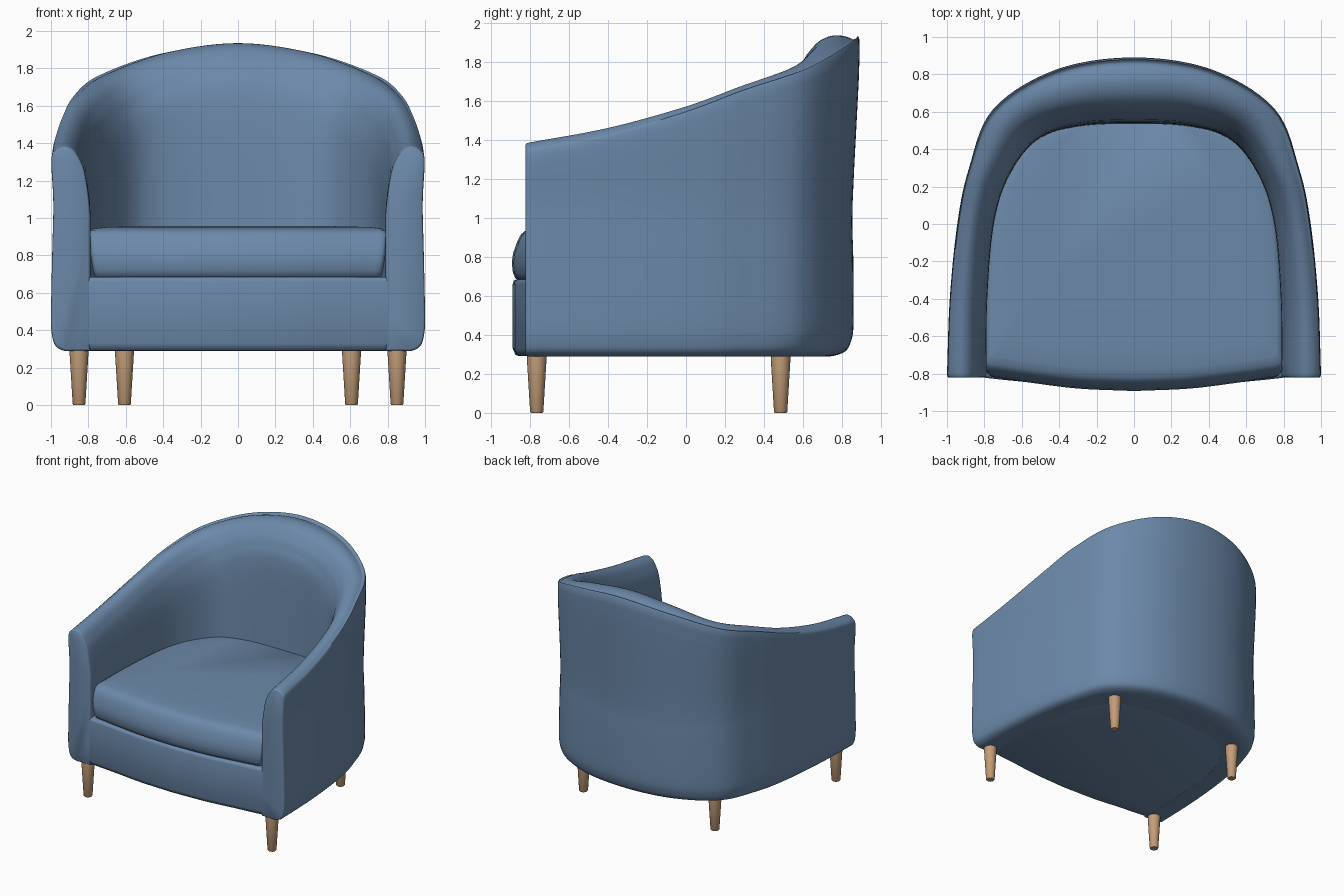
import bpy, bmesh, math

if "Cube" in bpy.data.objects:
    bpy.data.objects.remove(bpy.data.objects["Cube"])


def material(name, rgb):
    m = bpy.data.materials.new(name)
    m.diffuse_color = (*rgb, 1)
    m.use_nodes = True
    m.node_tree.nodes["Principled BSDF"].inputs["Base Color"].default_value = m.diffuse_color
    return m


FABRIC = material("blue fabric", (0.15, 0.25, 0.40))
WOOD = material("light wood", (0.55, 0.34, 0.19))


def smooth_path(pts, steps):
    """Catmull-Rom curve through points of any dimension."""
    ext = lambda a, b: tuple(2 * i - j for i, j in zip(a, b))
    p = [ext(pts[0], pts[1]), *pts, ext(pts[-1], pts[-2])]
    out = []
    for k in range(1, len(p) - 2):
        for s in range(steps):
            t = s / steps
            out.append(tuple(0.5 * (2 * b + (c - a) * t + (2 * a - 5 * b + 4 * c - d) * t * t
                                    + (3 * b - a - 3 * c + d) * t ** 3)
                             for a, b, c, d in zip(*p[k - 1:k + 3])))
    return out + [tuple(pts[-1])]


def loft(name, rings, mat, angle=50):
    """Skin closed rings of equal length and cap both ends."""
    bm = bmesh.new()
    rows = [[bm.verts.new(v) for v in r] for r in rings]
    n = len(rows[0])
    for a, b in zip(rows, rows[1:]):
        for i in range(n):
            j = (i + 1) % n
            bm.faces.new((a[i], a[j], b[j], b[i]))
    bm.faces.new(rows[0])
    bm.faces.new(rows[-1])
    bmesh.ops.recalc_face_normals(bm, faces=bm.faces)
    me = bpy.data.meshes.new(name)
    bm.to_mesh(me)
    bm.free()
    for f in me.polygons:
        f.use_smooth = True
    me.set_sharp_from_angle(angle=math.radians(angle))
    me.materials.append(mat)
    ob = bpy.data.objects.new(name, me)
    bpy.context.collection.objects.link(ob)
    return ob


def outline(front, side, steps=5):
    """Mirrored plan outline: front edge from centre out, then side to back centre."""
    half = smooth_path(front, steps)[:-1] + smooth_path(side, steps)
    return half + [(-x, y) for x, y in half[-2:0:-1]]


def stack(name, plan, levels, anchor_y, mat):
    """Pile scaled copies of a plan outline: levels are (z, x scale, y scale)."""
    return loft(name, [[(x * sx, anchor_y + (y - anchor_y) * sy, z) for x, y in plan]
                       for z, sx, sy in levels], mat)


# Wrap-around back and arms: stations are outer x, y, inner x, y, rim height
stations = [(1.0, -0.805, 0.79, -0.805, 1.385), (0.985, -0.4, 0.785, -0.4, 1.46),
            (0.945, 0.0, 0.75, 0.0, 1.57), (0.885, 0.3, 0.67, 0.26, 1.675),
            (0.755, 0.62, 0.52, 0.46, 1.775), (0.42, 0.83, 0.30, 0.535, 1.885),
            (0.0, 0.895, 0.0, 0.55, 1.935)]
stations += [(-a, b, -c, d, h) for a, b, c, d, h in stations[-2::-1]]
# Wall section: fraction from outer to inner, height, 1 if measured from the rim
section = smooth_path([(0.6, 0.29, 0), (0.34, 0.29, 0), (0.12, 0.315, 0), (0.03, 0.37, 0),
                       (0.0, 0.47, 0), (0.03, 0.8, 0), (0.06, 1.08, 0), (0.01, -0.08, 1),
                       (0.11, -0.022, 1), (0.35, 0, 1), (0.57, -0.02, 1), (0.73, -0.07, 1),
                       (0.87, -0.15, 1), (0.99, -0.33, 1), (1, 0.9, 0), (1, 0.29, 0)], 4)
rings = []
for ox, oy, ix, iy, h in smooth_path(stations, 7):
    ring = []
    for u, z, rel in section:
        z += rel * h
        y = oy + (iy - oy) * u
        y -= 0.045 * max(0, y) * max(0, 1.9 - z) / 1.6
        ring.append((ox + (ix - ox) * u, y, z))
    rings.append(ring)


def end_ring(ring, inset, y):
    cx = math.copysign(0.895, ring[0][0])
    return [(cx + (x - cx) * (1 - inset * 5), y, 0.84 + (z - 0.84) * (1 - inset))
            for x, _, z in ring]


rings = ([end_ring(rings[0], 0.02, -0.822), end_ring(rings[0], 0.006, -0.817)] + rings
         + [end_ring(rings[-1], 0.006, -0.817), end_ring(rings[-1], 0.02, -0.822)])
loft("back_and_arms", rings, FABRIC)

# Base with bowed front panel
base_plan = outline([(0, -0.888), (0.3, -0.876), (0.55, -0.848), (0.78, -0.824), (0.92, -0.80)],
                    [(0.92, -0.80), (0.91, -0.4), (0.87, 0.0), (0.79, 0.32), (0.63, 0.57),
                     (0.35, 0.72), (0, 0.77)])
stack("base", base_plan, [(0.291, 0.96, 0.965), (0.298, 0.98, 0.985), (0.33, 1, 1),
                          (0.66, 1, 1), (0.677, 1, 0.995), (0.684, 0.99, 0.98)], 0, FABRIC)

# Seat cushion
seat_plan = outline([(0, -0.893), (0.3, -0.88), (0.55, -0.85), (0.7, -0.828), (0.775, -0.815),
                     (0.795, -0.79)],
                    [(0.795, -0.79), (0.79, -0.4), (0.76, 0.0), (0.68, 0.27), (0.53, 0.47),
                     (0.3, 0.54), (0, 0.555)])
stack("seat_cushion", seat_plan, [(0.675, 0.955, 0.97), (0.69, 0.965, 0.987), (0.72, 0.975, 0.996),
                                  (0.77, 0.985, 1), (0.82, 0.995, 0.995), (0.88, 1, 0.98),
                                  (0.915, 1, 0.967), (0.935, 0.99, 0.95), (0.945, 0.96, 0.92),
                                  (0.952, 0.88, 0.85), (0.957, 0.6, 0.6)], 0.54, FABRIC)

# Tapered legs
for label, lx, ly in (("front", 0.85, -0.765), ("back", 0.607, 0.485)):
    for side, s in (("left", -1), ("right", 1)):
        loft(f"{label}_leg_{side}",
             [[(s * lx + r * math.cos(a * math.tau / 24), ly + r * math.sin(a * math.tau / 24), z)
               for a in range(24)] for r, z in ((0.03, 0), (0.034, 0.006), (0.05, 0.27), (0.05, 0.31))],
             WOOD)
